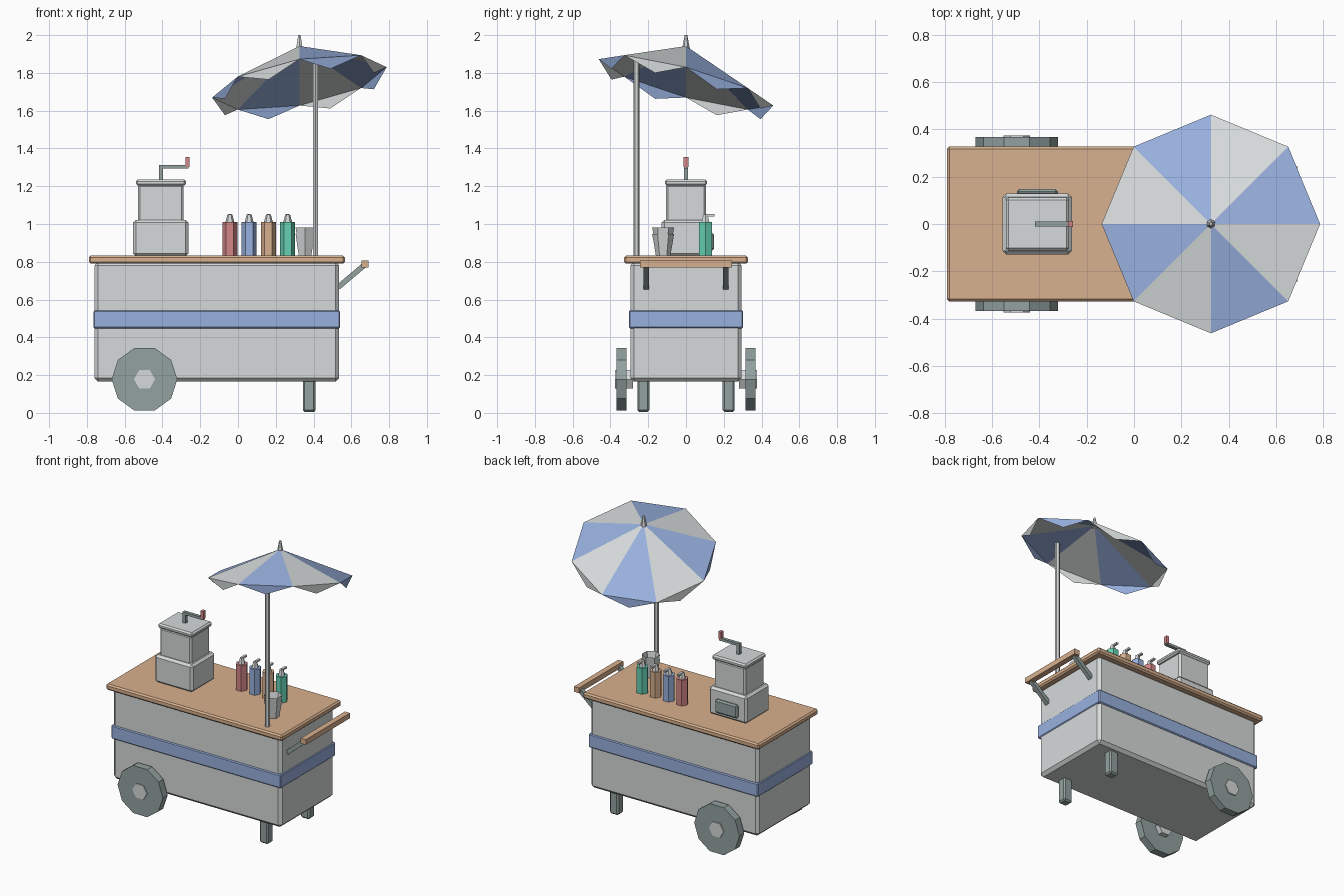
import bpy, bmesh, math
from mathutils import Matrix, Vector

default = bpy.data.objects.get("Cube")
if default:
    bpy.data.objects.remove(default, do_unlink=True)


def material(name, *rgb):
    col = [(c / 255 / 12.92 if c < 11 else ((c / 255 + 0.055) / 1.055) ** 2.4) for c in rgb] + [1]
    m = bpy.data.materials.new(name)
    m.use_nodes = True
    m.diffuse_color = col
    m.node_tree.nodes["Principled BSDF"].inputs["Base Color"].default_value = col
    return m


GREY = material("light grey", 214, 218, 218)
BLUE = material("soft blue", 152, 176, 222)
WOOD = material("tan wood", 216, 177, 142)
METAL = material("grey green metal", 146, 162, 159)
PINK = material("soft red", 212, 134, 136)
GREEN = material("mint green", 102, 208, 178)


def finish(name, bm, *mats):
    me = bpy.data.meshes.new(name)
    bm.to_mesh(me)
    bm.free()
    ob = bpy.data.objects.new(name, me)
    bpy.context.collection.objects.link(ob)
    for m in mats:
        me.materials.append(m)
    return ob


def box(name, mat, x, y, z, bevel=0.0):
    """Box from (low, high) ranges on each axis."""
    bm = bmesh.new()
    bmesh.ops.create_cube(bm, size=1)
    for v in bm.verts:
        v.co = [r[0] + (c + 0.5) * (r[1] - r[0]) for c, r in zip(v.co, (x, y, z))]
    ob = finish(name, bm, mat)
    if bevel:
        mod = ob.modifiers.new("bevel", "BEVEL")
        mod.width = bevel
        mod.segments = 1
    return ob


def rod(name, mat, a, b, sides, r1, r2=None, spin=0, open_top=False):
    """Prism or cone from point a to point b."""
    a, b = Vector(a), Vector(b)
    d = b - a
    bm = bmesh.new()
    bmesh.ops.create_cone(bm, cap_ends=True, segments=sides, radius1=r1,
                          radius2=r1 if r2 is None else r2, depth=d.length)
    if open_top:  # sink the top cap to make a hollow vessel
        top = [f for f in bm.faces if f.normal.z > 0.9]
        bmesh.ops.inset_region(bm, faces=top, thickness=0.006)
        for v in top[0].verts:
            v.co.x *= 0.75
            v.co.y *= 0.75
            v.co.z -= d.length * 0.8
    turn = d.to_track_quat("Z", "Y").to_matrix().to_4x4()
    bm.transform(Matrix.Translation((a + b) / 2) @ turn @ Matrix.Rotation(math.radians(spin), 4, "Z"))
    return finish(name, bm, mat)


# Cart body
box("cart_body", GREY, (-0.76, 0.535), (-0.295, 0.295), (0.165, 0.8), 0.02)
box("stripe_band", BLUE, (-0.765, 0.54), (-0.303, 0.303), (0.448, 0.542), 0.006)
box("counter_top", WOOD, (-0.79, 0.567), (-0.328, 0.328), (0.79, 0.832), 0.01)

# Wheels, legs and push handle
for side, s in (("right", -1), ("left", 1)):
    rod(side + "_wheel", METAL, (-0.495, s * 0.315, 0.178), (-0.495, s * 0.368, 0.178), 10, 0.174, spin=90)
    rod(side + "_hub", GREY, (-0.495, s * 0.28, 0.178), (-0.495, s * 0.375, 0.178), 6, 0.056, spin=90)
    y = s * 0.226
    box(side + "_leg", METAL, (0.343, 0.41), (y - 0.032, y + 0.032), (0.005, 0.18), 0.01)
    rod(side + "_handle_arm", METAL, (0.53, s * 0.21, 0.665), (0.672, s * 0.21, 0.785), 4, 0.02, spin=45)
box("handle_bar", WOOD, (0.653, 0.692), (-0.243, 0.243), (0.771, 0.807))

# Grinder with crank
box("grinder_base", GREY, (-0.555, -0.263), (-0.129, 0.129), (0.83, 1.022), 0.015)
box("grinder_tower", GREY, (-0.53, -0.288), (-0.107, 0.107), (1.01, 1.21), 0.012)
box("grinder_lid", GREY, (-0.541, -0.275), (-0.112, 0.112), (1.203, 1.236), 0.01)
box("grinder_door", METAL, (-0.495, -0.322), (0.12, 0.148), (0.86, 0.953), 0.01)
box("crank_post", METAL, (-0.418, -0.397), (-0.011, 0.011), (1.23, 1.312))
box("crank_arm", METAL, (-0.4, -0.262), (-0.011, 0.011), (1.294, 1.312))
box("crank_grip", PINK, (-0.279, -0.258), (-0.013, 0.013), (1.303, 1.356))

# Syrup bottles
for i, mat in enumerate((PINK, BLUE, WOOD, GREEN)):
    x, y = -0.043 + i * 0.102, 0.103
    rod(f"bottle_{i}", mat, (x, y, 0.83), (x, y, 1.01), 6, 0.04, spin=30)
    rod(f"bottle_cap_{i}", GREY, (x, y, 1.008), (x, y, 1.05), 6, 0.024, 0.013, spin=30)
    box(f"bottle_spout_{i}", GREY, (x - 0.008, x + 0.008), (y, 0.15), (1.04, 1.052))

# Stacked cups
for i, (low, high) in enumerate(((0.83, 0.947), (0.865, 0.982))):
    rod(f"cup_{i}", GREY, (0.355, -0.121, low), (0.355, -0.121, high), 6, 0.038, 0.058, open_top=True)

# Tilted parasol: eight panels with pointed flaps facing inwards
rod("parasol_pole", GREY, (0.41, -0.262, 0.82), (0.41, -0.262, 1.9), 6, 0.015)
rod("parasol_finial", GREY, (0.325, 0, 1.93), (0.325, 0, 2.0), 6, 0.02, 0.007)
bm = bmesh.new()
apex = bm.verts.new((0.325, 0, 1.942))
rim = []
for i in range(8):
    a = i * math.pi / 4
    x, y = 0.462 * math.cos(a), 0.462 * math.sin(a)
    rim.append(bm.verts.new((0.325 + x, y, 1.75 + 0.174 * x - 0.266 * y)))
for i in range(8):
    p, q = rim[i], rim[(i + 1) % 8]
    tip = bm.verts.new((p.co + q.co) / 2 - Vector((0, 0, 0.062)))
    for face in (bm.faces.new((apex, p, q)), bm.faces.new((p, q, tip))):
        face.material_index = i % 2
finish("parasol_canopy", bm, BLUE, GREY)
